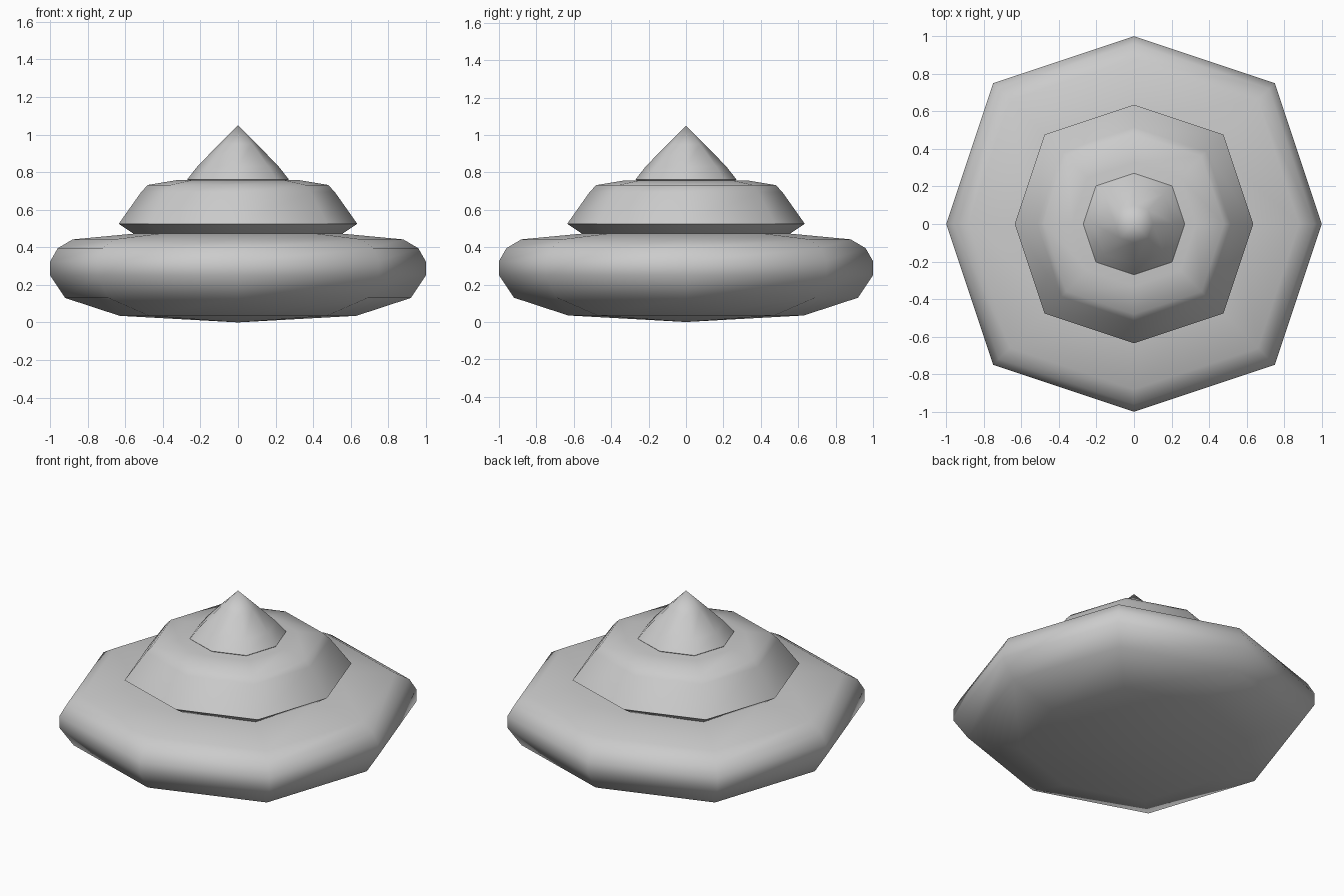
import bpy, bmesh, math

if "Cube" in bpy.data.objects:
    bpy.data.objects.remove(bpy.data.objects["Cube"])

# Slightly squared octagon: diagonal corners reach a little further out
RING = [(1, 0), (0.75, 0.75), (0, 1), (-0.75, 0.75),
        (-1, 0), (-0.75, -0.75), (0, -1), (0.75, -0.75)]


def tier(name, profile):
    """Sweep a (radius, z) profile around the octagon; radius 0 makes a pole."""
    bm = bmesh.new()
    rings = []
    for r, z in profile:
        if r == 0:
            rings.append([bm.verts.new((0, 0, z))] * 8)
        else:
            rings.append([bm.verts.new((r * x, r * y, z)) for x, y in RING])
    for a, b in zip(rings, rings[1:]):
        for i in range(8):
            j = (i + 1) % 8
            corners = list(dict.fromkeys((a[i], a[j], b[j], b[i])))
            bm.faces.new(corners)
    bmesh.ops.recalc_face_normals(bm, faces=bm.faces)
    mesh = bpy.data.meshes.new(name)
    bm.to_mesh(mesh)
    bm.free()
    obj = bpy.data.objects.new(name, mesh)
    bpy.context.collection.objects.link(obj)
    bpy.ops.object.select_all(action='DESELECT')
    obj.select_set(True)
    bpy.context.view_layer.objects.active = obj
    bpy.ops.object.shade_smooth_by_angle(angle=math.radians(62))
    return obj


# Wide rounded base
tier("bottom_tier", [(0, 0), (0.63, 0.035), (0.92, 0.13), (1, 0.25), (1, 0.325),
                     (0.96, 0.395), (0.88, 0.442), (0.55, 0.473), (0, 0.48)])

# Flared middle layer, sunk into the base
tier("middle_tier", [(0, 0.44), (0.46, 0.445), (0.56, 0.475), (0.635, 0.525),
                     (0.515, 0.695), (0.48, 0.732), (0.33, 0.757), (0, 0.76)])

# Pointed tip
tier("top_tip", [(0, 0.74), (0.25, 0.742), (0.27, 0.762), (0.215, 0.832),
                 (0.1, 0.95), (0, 1.05)])
